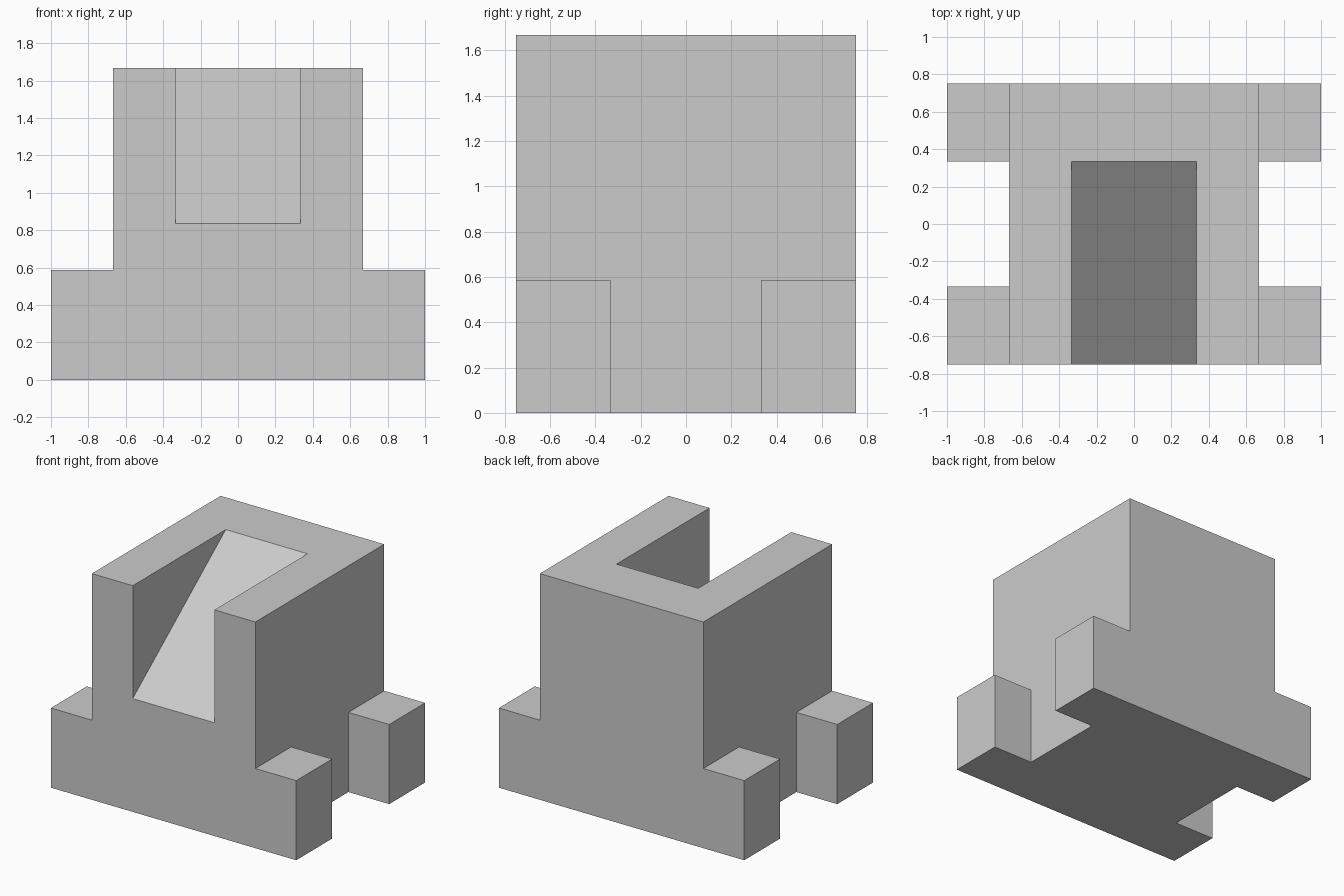
import bpy
import bmesh

if "Cube" in bpy.data.objects:
    bpy.data.objects.remove(bpy.data.objects["Cube"], do_unlink=True)

HALF_X, BODY_X, SLOT_X = 1.0, 0.667, 0.333
HALF_Y, NOTCH_Y = 0.75, 0.333
FOOT_Z, SLOT_Z, TOP_Z = 0.587, 0.835, 1.667

grey = bpy.data.materials.new("light_grey")
grey.use_nodes = True
colour = (0.6, 0.6, 0.6, 1.0)
grey.diffuse_color = colour
grey.node_tree.nodes["Principled BSDF"].inputs["Base Color"].default_value = colour


def add_object(name, bm):
    bmesh.ops.recalc_face_normals(bm, faces=bm.faces[:])
    mesh = bpy.data.meshes.new(name)
    bm.to_mesh(mesh)
    bm.free()
    mesh.materials.append(grey)
    obj = bpy.data.objects.new(name, mesh)
    bpy.context.collection.objects.link(obj)
    return obj


def extrude(bm, faces, offset):
    result = bmesh.ops.extrude_face_region(bm, geom=faces)["geom"]
    verts = [g for g in result if isinstance(g, bmesh.types.BMVert)]
    bmesh.ops.translate(bm, verts=verts, vec=offset)
    return [g for g in result if isinstance(g, bmesh.types.BMFace)]


# Footprint with four corner feet and an open notch on each side
bm = bmesh.new()
xs = (-HALF_X, -BODY_X, BODY_X, HALF_X)
ys = (-HALF_Y, -NOTCH_Y, NOTCH_Y, HALF_Y)
grid = [[bm.verts.new((x, y, 0)) for y in ys] for x in xs]
cells = []
for i in range(3):
    for j in range(3):
        if i == 1 or j != 1:
            cells.append(bm.faces.new((grid[i][j], grid[i + 1][j],
                                       grid[i + 1][j + 1], grid[i][j + 1])))

# Raise the feet, then the tall central block
tops = extrude(bm, cells, (0, 0, FOOT_Z))
centre = [f for f in tops if abs(f.calc_center_median().x) < BODY_X / 2]
extrude(bm, centre, (0, 0, TOP_Z - FOOT_Z))
bmesh.ops.dissolve_limit(bm, angle_limit=0.01, verts=bm.verts[:], edges=bm.edges[:])
body = add_object("slotted_block", bm)

# Wedge cutter for the sloping slot, overshooting the front and top
slope = (TOP_Z - SLOT_Z) / (NOTCH_Y + HALF_Y)
y0, y1 = -HALF_Y - 0.2, NOTCH_Y + 0.2
z0, z1 = SLOT_Z - 0.2 * slope, TOP_Z + 0.2 * slope
bm = bmesh.new()
profile = [bm.verts.new((-SLOT_X, y, z)) for y, z in ((y0, z0), (y1, z1), (y0, z1))]
extrude(bm, [bm.faces.new(profile)], (2 * SLOT_X, 0, 0))
cutter = add_object("ramp_cutter", bm)
cutter.hide_render = True

# Cut the ramp and discard the helper
cut = body.modifiers.new("ramp_slot", 'BOOLEAN')
cut.operation = 'DIFFERENCE'
cut.solver = 'EXACT'
cut.object = cutter
bpy.context.view_layer.objects.active = body
body.select_set(True)
bpy.ops.object.modifier_apply(modifier=cut.name)
bpy.data.objects.remove(cutter, do_unlink=True)
